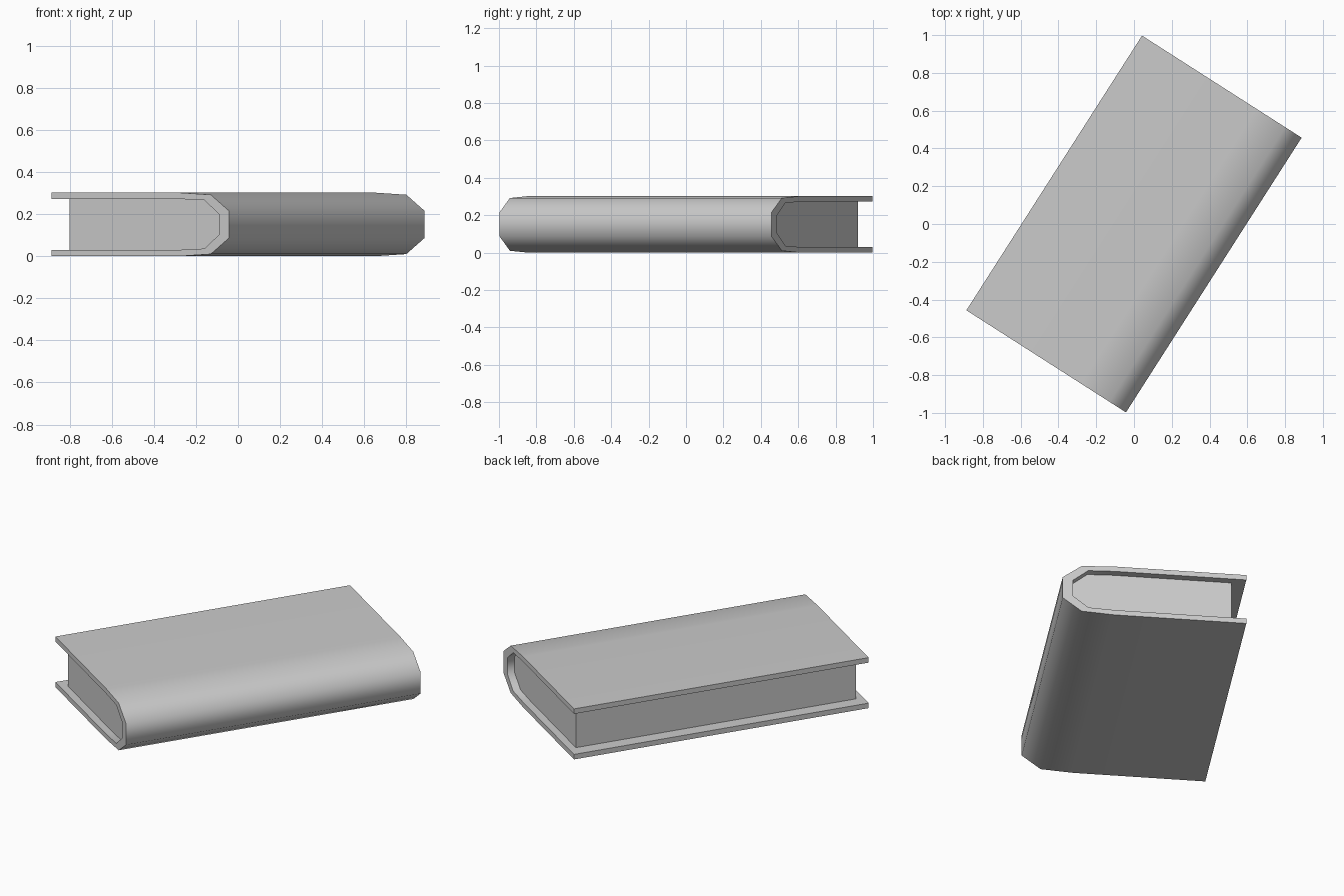
import bpy, bmesh, math

if "Cube" in bpy.data.objects:
    bpy.data.objects.remove(bpy.data.objects["Cube"])

H = 0.302                       # total thickness of the book
TURN = math.radians(-32.6)      # book lies turned on the ground


def mirrored(half):
    """Complete an upper half profile with its mirror image below mid height."""
    return half + [(u, H - z) for u, z in reversed(half)]


def extrude_profile(name, profile, half_length):
    """Prism with the given (u, z) profile, extruded along the book's height."""
    bm = bmesh.new()
    face = bm.faces.new([bm.verts.new((u, -half_length, z)) for u, z in profile])
    res = bmesh.ops.extrude_face_region(bm, geom=[face], use_keep_orig=True)
    verts = [g for g in res["geom"] if isinstance(g, bmesh.types.BMVert)]
    bmesh.ops.translate(bm, verts=verts, vec=(0, 2 * half_length, 0))
    bmesh.ops.recalc_face_normals(bm, faces=bm.faces)
    mesh = bpy.data.meshes.new(name)
    bm.to_mesh(mesh)
    bm.free()
    ob = bpy.data.objects.new(name, mesh)
    bpy.context.collection.objects.link(ob)
    ob.rotation_euler.z = TURN
    bpy.ops.object.select_all(action='DESELECT')
    ob.select_set(True)
    bpy.context.view_layer.objects.active = ob
    bpy.ops.object.shade_smooth_by_angle(angle=math.radians(65))
    return ob


# Upper halves of the spine curve, outside and inside
outer = [(-0.5015, H), (0.22, H), (0.398, 0.292), (0.5015, 0.215)]
inner = [(0.22, H - 0.03), (0.362, 0.266), (0.445, 0.2)]

# Cover: two boards joined by the rounded spine
board_edge = [(-0.5015, H - 0.03)]
extrude_profile("cover", mirrored(outer) + mirrored(board_edge + inner)[::-1], 0.863)

# Page block: fills the cover, set back at the three open edges
extrude_profile("pages", mirrored([(-0.425, H - 0.03)] + inner), 0.82)
